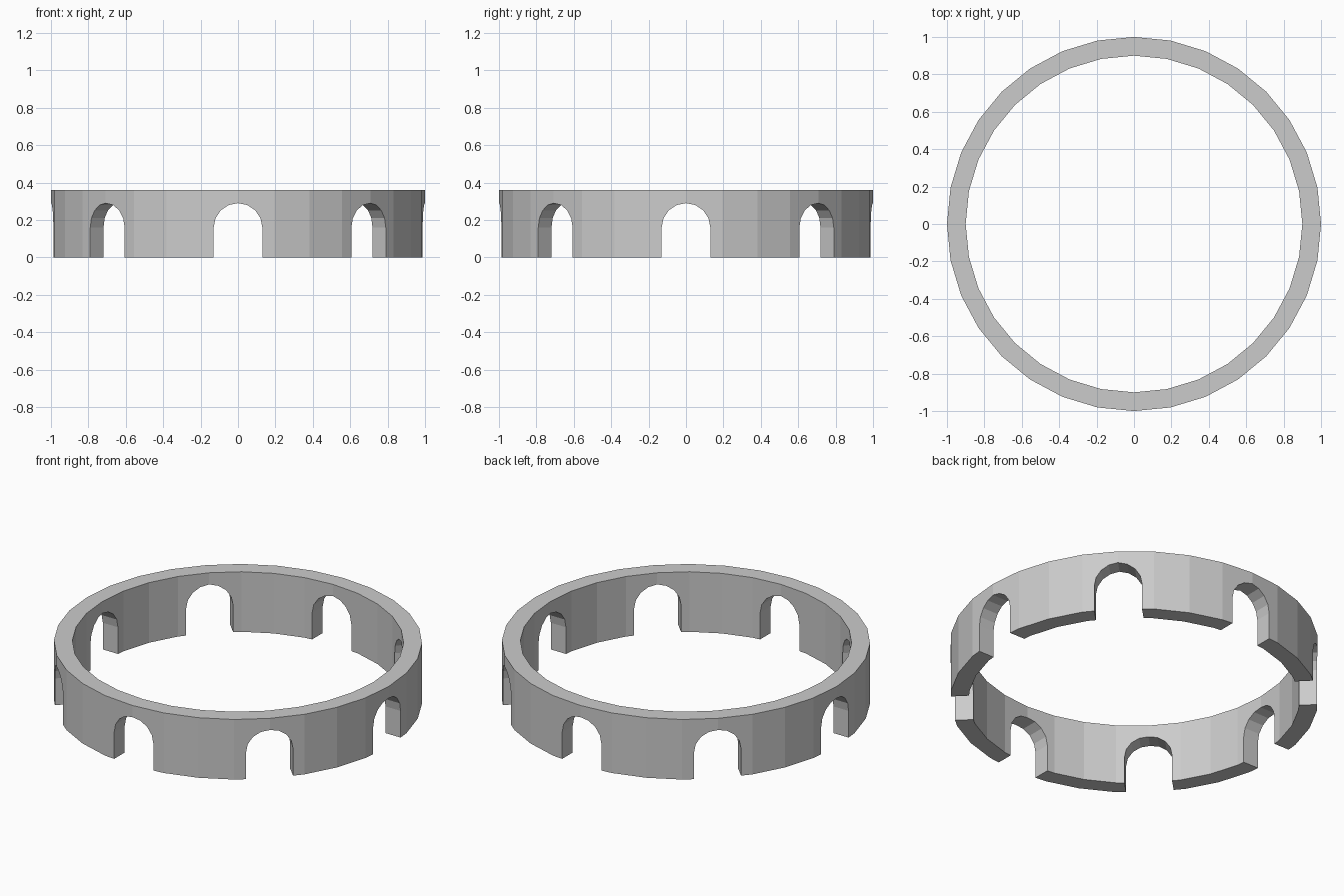
import bpy, bmesh
from math import sin, cos, pi

if "Cube" in bpy.data.objects:
    bpy.data.objects.remove(bpy.data.objects["Cube"])

SIDES, R_OUT, R_IN, HEIGHT = 32, 1.0, 0.9, 0.36
ARCHES, ARCH_R, SPRING, ARCH_STEPS = 8, 0.13, 0.16, 8


def make_object(name, bm):
    bmesh.ops.recalc_face_normals(bm, faces=bm.faces)
    mesh = bpy.data.meshes.new(name)
    bm.to_mesh(mesh)
    bm.free()
    obj = bpy.data.objects.new(name, mesh)
    bpy.context.collection.objects.link(obj)
    return obj


# Ring wall: rectangular section swept round 32 sides
bm = bmesh.new()
section = [(R_OUT, 0), (R_OUT, HEIGHT), (R_IN, HEIGHT), (R_IN, 0)]
loops = [[bm.verts.new((r * cos(2 * pi * i / SIDES), r * sin(2 * pi * i / SIDES), z))
          for r, z in section] for i in range(SIDES)]
for i in range(SIDES):
    a, b = loops[i], loops[(i + 1) % SIDES]
    for j in range(4):
        k = (j + 1) % 4
        bm.faces.new((a[j], b[j], b[k], a[k]))
ring = make_object("arched_ring", bm)

# Arch cutters: round-topped profiles pushed radially through the wall
bm = bmesh.new()
profile = [(ARCH_R, -0.1)]
profile += [(ARCH_R * cos(pi * s / ARCH_STEPS), SPRING + ARCH_R * sin(pi * s / ARCH_STEPS))
            for s in range(ARCH_STEPS + 1)]
profile += [(-ARCH_R, -0.1)]
for n in range(ARCHES):
    c, s = cos(2 * pi * n / ARCHES), sin(2 * pi * n / ARCHES)
    inner, outer = [[bm.verts.new((d * c - w * s, d * s + w * c, z)) for w, z in profile]
                    for d in (0.7, 1.2)]
    bm.faces.new(inner)
    bm.faces.new(outer[::-1])
    for j in range(len(profile)):
        k = (j + 1) % len(profile)
        bm.faces.new((inner[j], outer[j], outer[k], inner[k]))
cutter = make_object("arch_cutters", bm)
cutter.hide_render = True

# Cut the arches, then discard the cutters
mod = ring.modifiers.new("arches", "BOOLEAN")
mod.operation = "DIFFERENCE"
mod.solver = "EXACT"
mod.object = cutter
bpy.context.view_layer.objects.active = ring
ring.select_set(True)
bpy.ops.object.modifier_apply(modifier=mod.name)
bpy.data.objects.remove(cutter, do_unlink=True)
